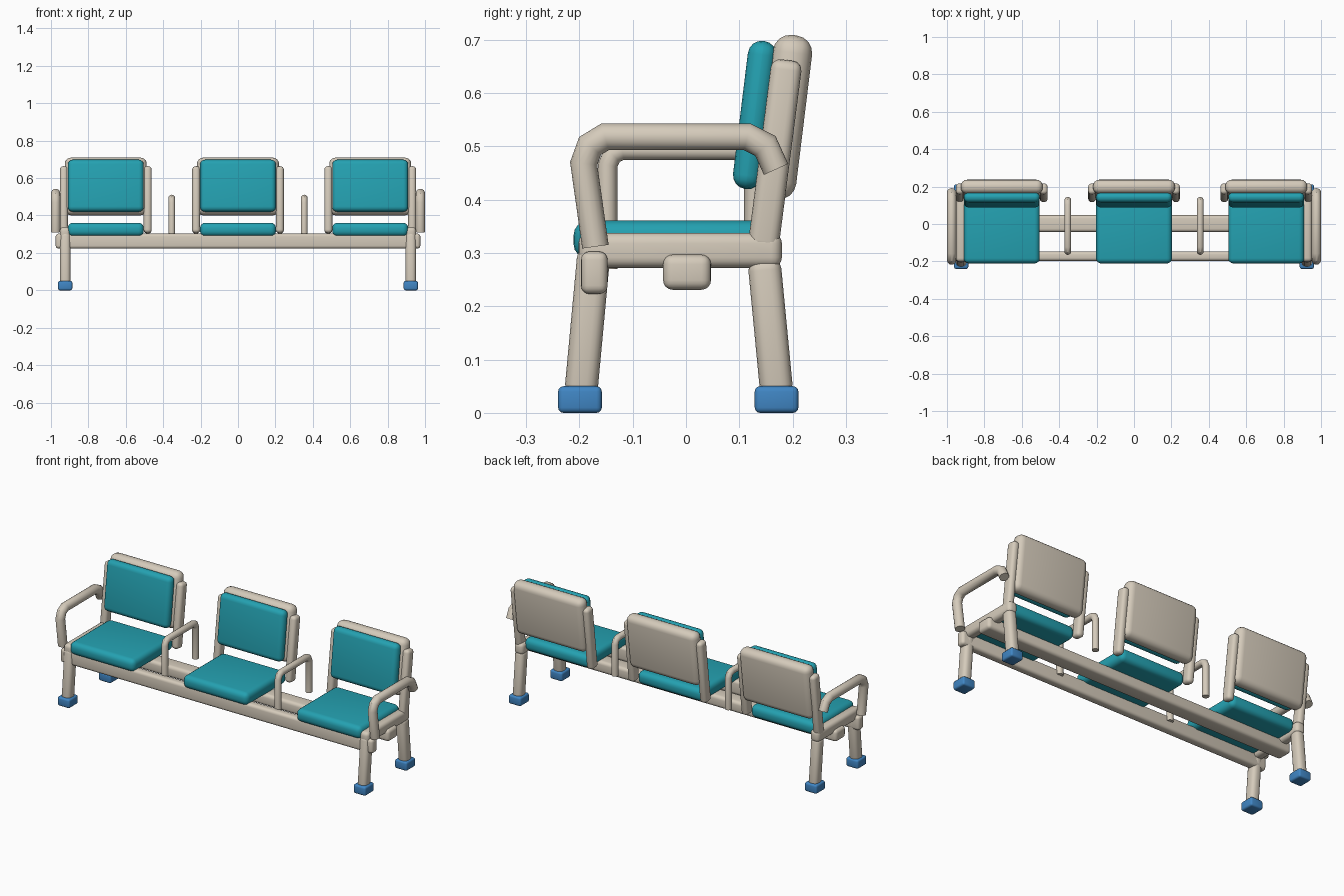
import bpy, bmesh, math
from mathutils import Vector, Matrix

if "Cube" in bpy.data.objects:
    bpy.data.objects.remove(bpy.data.objects["Cube"])


def material(name, rgb):
    m = bpy.data.materials.new(name)
    lin = [((c / 255 + 0.055) / 1.055) ** 2.4 for c in rgb]
    m.diffuse_color = (*lin, 1)
    m.use_nodes = True
    m.node_tree.nodes["Principled BSDF"].inputs["Base Color"].default_value = m.diffuse_color
    return m


CREAM = material("cream frame", (213, 203, 187))
TEAL = material("teal upholstery", (36, 161, 177))
BLUE = material("blue foot", (64, 134, 196))


def finish(name, bm, mat):
    bmesh.ops.recalc_face_normals(bm, faces=bm.faces[:])
    me = bpy.data.meshes.new(name)
    bm.to_mesh(me)
    bm.free()
    me.materials.append(mat)
    ob = bpy.data.objects.new(name, me)
    bpy.context.collection.objects.link(ob)
    bpy.ops.object.select_all(action='DESELECT')
    ob.select_set(True)
    bpy.context.view_layer.objects.active = ob
    bpy.ops.object.shade_smooth_by_angle(angle=math.radians(35))
    return ob


def rounded_box(name, centre, size, radius, mat, tilt=0.0, segs=4):
    """Box with rounded edges, leaned about the x axis by tilt radians."""
    bm = bmesh.new()
    bmesh.ops.create_cube(bm, size=1, matrix=Matrix.Diagonal((*size, 1)))
    bmesh.ops.bevel(bm, geom=bm.edges[:], offset=radius, segments=segs,
                    profile=0.5, affect='EDGES', clamp_overlap=True)
    bm.transform(Matrix.Translation(centre) @ Matrix.Rotation(-tilt, 4, 'X'))
    return finish(name, bm, mat)


def strut(name, x, a, b, width, depth, radius, mat):
    """Rounded bar between two (y, z) points in the side plane."""
    dy, dz = b[0] - a[0], b[1] - a[1]
    return rounded_box(name, (x, (a[0] + b[0]) / 2, (a[1] + b[1]) / 2),
                       (width, depth, math.hypot(dy, dz)), radius, mat,
                       math.atan2(dy, dz))


def tube(name, x, path, r, mat, sides=16):
    """Round tube along (y, z) points with mitred bends and closed ends."""
    pts = [Vector(p) for p in path]
    bm = bmesh.new()
    rings = []
    for i, p in enumerate(pts):
        d0 = (p - pts[i - 1]).normalized() if i else (pts[1] - p).normalized()
        d1 = (pts[i + 1] - p).normalized() if i < len(pts) - 1 else d0
        t = (d0 + d1).normalized()
        n = Vector((-t.y, t.x)) / max(t.dot(d0), 0.5)
        ring = []
        for k in range(sides):
            a = 2 * math.pi * k / sides
            q = p + n * (r * math.cos(a))
            ring.append(bm.verts.new((x + r * math.sin(a), q.x, q.y)))
        rings.append(ring)
    for r0, r1 in zip(rings, rings[1:]):
        for k in range(sides):
            j = (k + 1) % sides
            bm.faces.new((r0[k], r0[j], r1[j], r1[k]))
    bm.faces.new(rings[0])
    bm.faces.new(rings[-1])
    return finish(name, bm, mat)


# Long beams under the seats
rounded_box("main_beam", (0, 0.002, 0.264), (1.94, 0.09, 0.066), 0.018, CREAM)
rounded_box("front_beam", (0, -0.172, 0.263), (1.95, 0.05, 0.08), 0.016, CREAM)

# Three seats with backs and side posts
LEAN = math.radians(7)
for cx in (-0.707, 0, 0.707):
    rounded_box("seat_cushion", (cx, -0.03, 0.325), (0.406, 0.362, 0.072), 0.028, TEAL)
    rounded_box("back_cushion", (cx, 0.129, 0.559), (0.406, 0.054, 0.28), 0.026, TEAL, LEAN)
    rounded_box("back_shell", (cx, 0.185, 0.555), (0.438, 0.074, 0.31), 0.033, CREAM, LEAN)
    for s in (-1, 1):
        strut("back_post", cx + s * 0.224, (0.144, 0.305), (0.190, 0.662),
              0.042, 0.058, 0.018, CREAM)

# End frames, mirrored left and right
for s in (-1, 1):
    x = s * 0.924
    rounded_box("side_rail", (x, -0.011, 0.305), (0.056, 0.382, 0.066), 0.02, CREAM)
    strut("front_leg", x, (-0.198, 0.03), (-0.172, 0.31), 0.056, 0.062, 0.022, CREAM)
    strut("rear_leg", x, (0.171, 0.03), (0.146, 0.29), 0.056, 0.062, 0.022, CREAM)
    for y in (-0.199, 0.17):
        rounded_box("foot", (x, y, 0.025), (0.076, 0.082, 0.05), 0.01, BLUE, segs=3)
    tube("end_armrest", s * 0.975,
         [(-0.17, 0.312), (-0.192, 0.468), (-0.18, 0.501), (-0.152, 0.518),
          (0.115, 0.518), (0.149, 0.501), (0.169, 0.457)], 0.025, CREAM)
    # Thin divider armrests between the seats
    tube("divider_armrest", s * 0.354,
         [(-0.147, 0.27), (-0.147, 0.465), (-0.138, 0.485), (-0.12, 0.493),
          (0.1, 0.493), (0.118, 0.485), (0.127, 0.465), (0.127, 0.29)], 0.018, CREAM)
